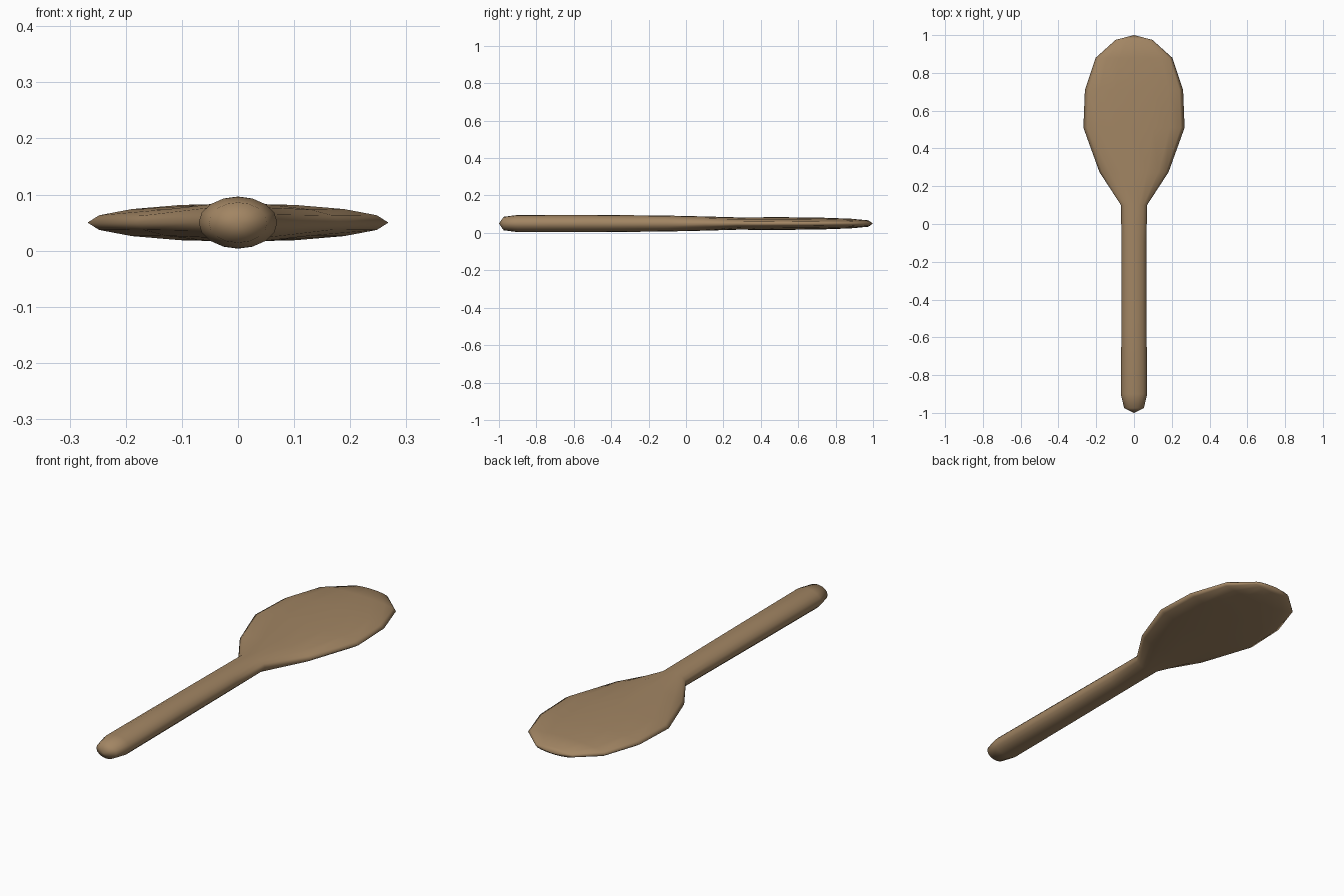
import bpy, bmesh, math

if "Cube" in bpy.data.objects:
    bpy.data.objects.remove(bpy.data.objects["Cube"])

SIDES = 16
MID_Z = 0.05

# Elliptical stations along the length: (y, half width, half thickness)
STATIONS = [
    (-0.975, 0.052, 0.036), (-0.90, 0.070, 0.046), (-0.50, 0.066, 0.0465),
    (-0.10, 0.066, 0.0425), (0.10, 0.069, 0.038), (0.275, 0.183, 0.033),
    (0.51, 0.268, 0.034), (0.71, 0.260, 0.032), (0.88, 0.203, 0.026),
    (0.975, 0.097, 0.017),
]

wood = bpy.data.materials.new("warm wood")
wood.diffuse_color = (0.36, 0.235, 0.125, 1)
wood.use_nodes = True
wood.node_tree.nodes["Principled BSDF"].inputs["Base Color"].default_value = wood.diffuse_color

bm = bmesh.new()

# Rings of the handle and blade
rings = []
for y, w, h in STATIONS:
    rings.append([bm.verts.new((w * math.cos(2 * math.pi * i / SIDES), y,
                                MID_Z + h * math.sin(2 * math.pi * i / SIDES)))
                  for i in range(SIDES)])

# Skin between neighbouring rings
for a, b in zip(rings, rings[1:]):
    for i in range(SIDES):
        j = (i + 1) % SIDES
        bm.faces.new((a[i], a[j], b[j], b[i]))

# Pointed fans closing the handle butt and the blade tip
for ring, y in ((rings[0], -1.0), (rings[-1], 1.0)):
    tip = bm.verts.new((0, y, MID_Z))
    for i in range(SIDES):
        bm.faces.new((ring[i], ring[(i + 1) % SIDES], tip))

bmesh.ops.recalc_face_normals(bm, faces=bm.faces)
for f in bm.faces:
    f.smooth = True

mesh = bpy.data.meshes.new("wooden_spoon")
bm.to_mesh(mesh)
bm.free()
mesh.materials.append(wood)
spoon = bpy.data.objects.new("wooden_spoon", mesh)
bpy.context.collection.objects.link(spoon)
